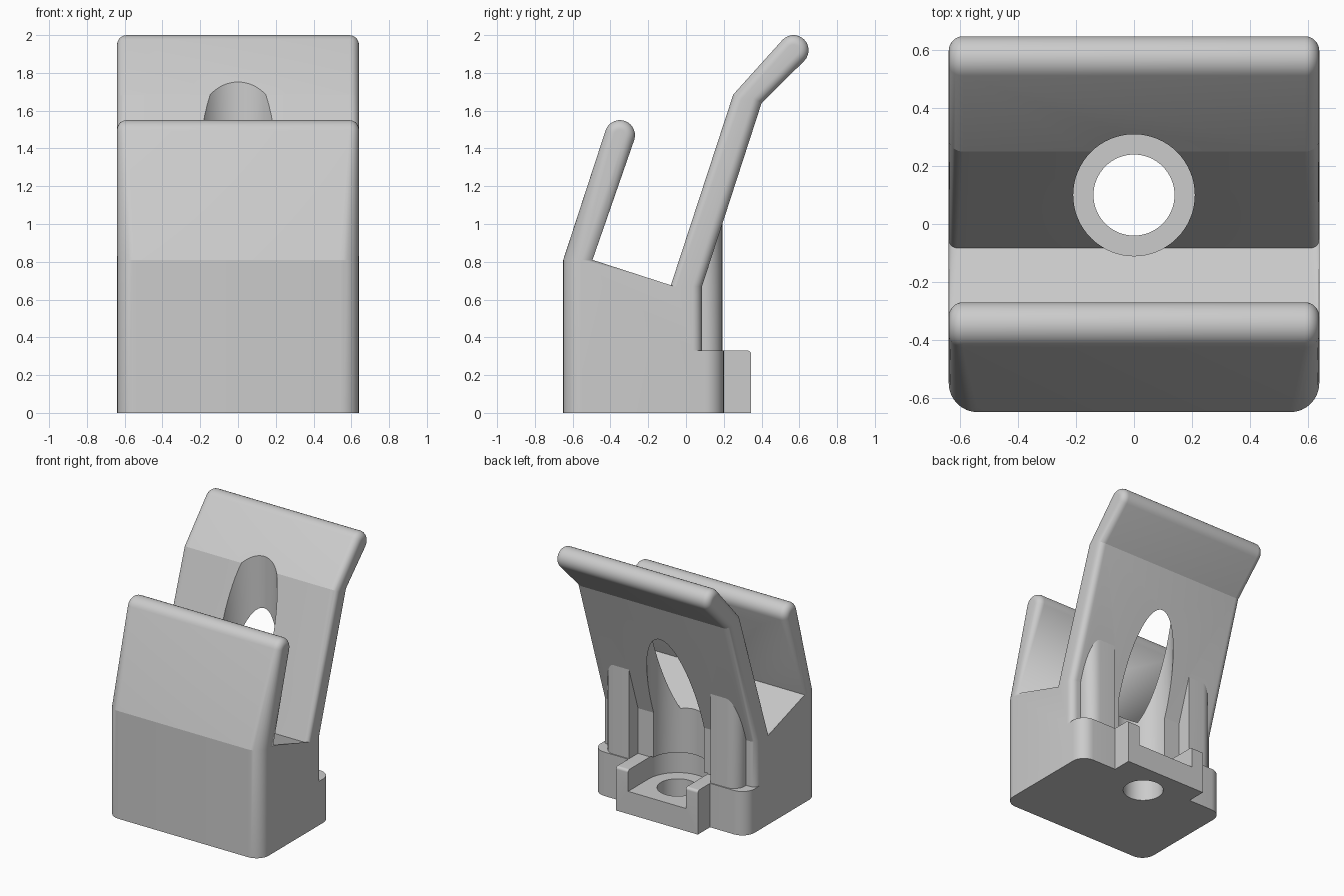
import bpy, bmesh, math
from mathutils import Vector

cube = bpy.data.objects.get("Cube")
if cube:
    bpy.data.objects.remove(cube, do_unlink=True)

W = 0.64          # half width of the clip
HOLE_Y = 0.10     # screw axis
STEPS = 8         # segments of each rounded edge

grey = bpy.data.materials.new("light grey plastic")
grey.use_nodes = True
color = (0.6, 0.6, 0.6, 1)
grey.diffuse_color = color
grey.node_tree.nodes["Principled BSDF"].inputs["Base Color"].default_value = color


def make_object(name, bm, helper=False):
    bmesh.ops.recalc_face_normals(bm, faces=bm.faces[:])
    mesh = bpy.data.meshes.new(name)
    bm.to_mesh(mesh)
    bm.free()
    mesh.materials.append(grey)
    obj = bpy.data.objects.new(name, mesh)
    bpy.context.collection.objects.link(obj)
    obj.hide_render = helper
    return obj


def box(name, lo, hi, rounded=None, radius=0.0):
    """Box between two corners; edges chosen by a rule on their midpoint are rounded."""
    lo, hi = Vector(lo), Vector(hi)
    bm = bmesh.new()
    bmesh.ops.create_cube(bm, size=1)
    for v in bm.verts:
        v.co = (lo + hi) / 2 + v.co * (hi - lo)
    if rounded:
        edges = [e for e in bm.edges if rounded((e.verts[0].co + e.verts[1].co) / 2)]
        bmesh.ops.bevel(bm, geom=edges, offset=radius, segments=STEPS, profile=0.5, affect='EDGES')
    return make_object(name, bm, True)


def cylinder(name, radius, bottom, top):
    bm = bmesh.new()
    bmesh.ops.create_cone(bm, cap_ends=True, segments=64, radius1=radius,
                          radius2=radius, depth=top - bottom)
    bmesh.ops.translate(bm, verts=bm.verts[:], vec=(0, HOLE_Y, (top + bottom) / 2))
    return make_object(name, bm, True)


def tip(y, z, start, steps=14):
    """Half-round lip end: profile points with their edge rounding."""
    angles = [math.radians(start - 180 * i / steps) for i in range(steps + 1)]
    return [(y + 0.08 * math.cos(a), z + 0.08 * math.sin(a), 0.05) for a in angles]


# Side profile as (y, z, edge rounding): base, front lip, sloping channel, bent back lip
profile = [(-0.65, 0, 0.1), (-0.65, 0.81, 0.1)]
profile += tip(-0.35, 1.47, 162)
profile += [(-0.495, 0.81, 0), (-0.083, 0.667, 0.03), (0.25, 1.685, 0.05)]
profile += tip(0.569, 1.92, 135)
profile += [(0.40, 1.64, 0.05), (0.085, 0.67, 0.05), (0.085, 0.33, 0.05),
            (0.20, 0.33, 0.1), (0.20, 0, 0.1)]


def inward(i):
    """Direction in which a profile point moves when its edge is rounded."""
    prev, here, nxt = (Vector(profile[j % len(profile)][:2]) for j in (i - 1, i, i + 1))
    if here.y < 0.85:
        return Vector((1 if here.x < 0 else -1, 0))
    n1, n2 = (Vector((d.y, -d.x)).normalized() for d in (here - prev, nxt - here))
    return (n1 + n2) / (1 + n1.dot(n2))


# Loft the profile across the width, shrinking it along a quarter round at both ends
bm = bmesh.new()
directions = [inward(i) for i in range(len(profile))]
rings = []
quarter = [math.pi / 2 * i / STEPS for i in range(STEPS + 1)]
for side, angles in ((-1, quarter[::-1]), (1, quarter)):
    for t in angles:
        ring = []
        for (y, z, r), d in zip(profile, directions):
            shift = d * r * (1 - math.cos(t))
            ring.append(bm.verts.new((side * (W - r * (1 - math.sin(t))), y + shift.x, z + shift.y)))
        rings.append(ring)
for a, b in zip(rings, rings[1:]):
    for i in range(len(a)):
        bm.faces.new((a[i - 1], a[i], b[i], b[i - 1]))
bm.faces.new(rings[0])
bm.faces.new(rings[-1])
bmesh.ops.remove_doubles(bm, verts=bm.verts[:], dist=0.00001)
body = make_object("clip_body", bm)

# Screw tab and the two back ribs
added = [box("screw_tab", (-0.34, 0.12, 0), (0.34, 0.345, 0.33),
             lambda m: m.y > 0.34 and m.z > 0.3, 0.02)]
for side, name in ((1, "left_rib"), (-1, "right_rib")):
    xs = sorted((side * 0.34, side * 0.56))
    added.append(box(name, (xs[0], 0.065, 0.2), (xs[1], 0.192, 1.0),
                     lambda m: abs(m.x) > 0.5 and m.y > 0.18, 0.09))

# Screw access bore, wider head pocket, through hole and the notch open to the back
cuts = [cylinder("access_bore", 0.21, 0.17, 2.2),
        cylinder("head_pocket", 0.24, 0.17, 0.335),
        cylinder("screw_hole", 0.14, -0.2, 0.4),
        box("tab_notch", (-0.24, HOLE_Y, 0.17), (0.24, 0.5, 0.335))]

for parts, operation in ((added, 'UNION'), (cuts, 'DIFFERENCE')):
    for part in parts:
        mod = body.modifiers.new(part.name, 'BOOLEAN')
        mod.object = part
        mod.operation = operation
        mod.solver = 'EXACT'

# Bake the modifiers, drop the helpers and shade
bpy.context.view_layer.update()
graph = bpy.context.evaluated_depsgraph_get()
final = bpy.data.meshes.new_from_object(body.evaluated_get(graph))
body.modifiers.clear()
body.data = final
for part in added + cuts:
    bpy.data.objects.remove(part, do_unlink=True)
final.materials.clear()
final.materials.append(grey)
for p in final.polygons:
    p.material_index = 0
bpy.ops.object.select_all(action='DESELECT')
body.select_set(True)
bpy.context.view_layer.objects.active = body
bpy.ops.object.shade_smooth_by_angle(angle=math.radians(15))
